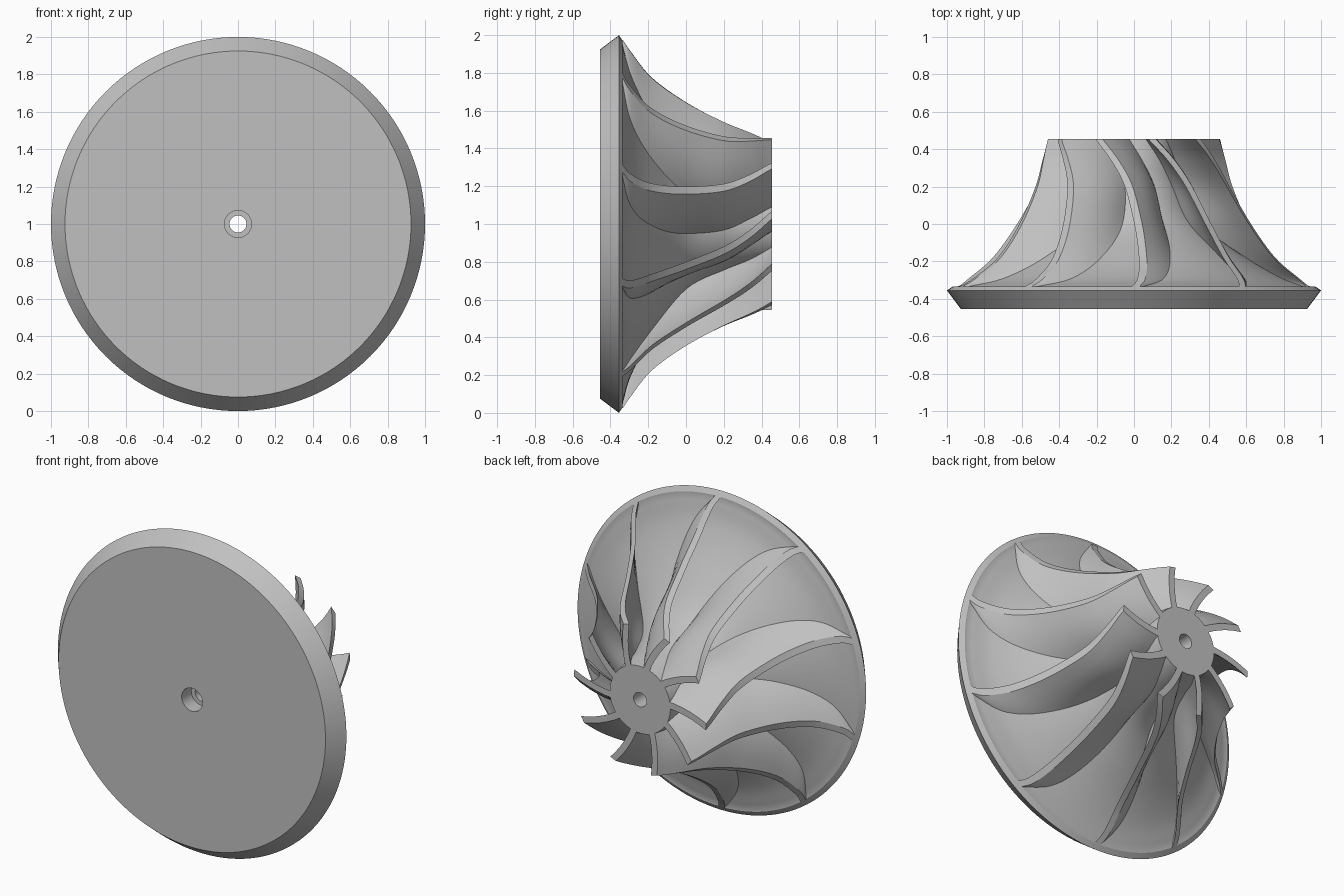
import bpy, bmesh
from math import sin, cos, radians, pi
from mathutils import Vector

if "Cube" in bpy.data.objects:
    bpy.data.objects.remove(bpy.data.objects["Cube"])

BLADES = 10
THICKNESS = 0.042
SEGMENTS = 128

metal = bpy.data.materials.new("plain grey metal")
metal.use_nodes = True
grey = (0.53, 0.53, 0.53, 1)
metal.diffuse_color = grey
metal.node_tree.nodes["Principled BSDF"].inputs["Base Color"].default_value = grey

# Stations along the axis: y, hub radius, blade edge radius, root angle, edge angle
stations = [
    (-0.335, 0.95, 0.975, 15.5, 17.5),
    (-0.29, 0.80, 0.91, 7, 15.5),
    (-0.18, 0.60, 0.775, 0, 14.5),
    (0.0, 0.36, 0.645, -6, 16),
    (0.2, 0.26, 0.54, -4, 21),
    (0.34, 0.23, 0.49, 11, 30),
    (0.455, 0.21, 0.46, 30, 42),
]


def smooth_path(rows, steps=6):
    """Pass a smooth curve through all station values."""
    end = lambda a, b: tuple(2 * p - q for p, q in zip(a, b))
    rows = [end(rows[0], rows[1])] + rows + [end(rows[-1], rows[-2])]
    path = []
    for a, b, c, d in zip(rows, rows[1:], rows[2:], rows[3:]):
        for i in range(steps):
            t = i / steps
            path.append([q + 0.5 * t * (r - p + t * (2*p - 5*q + 4*r - s + t * (3*(q - r) + s - p)))
                         for p, q, r, s in zip(a, b, c, d)])
    return path + [list(rows[-2])]


def polar(radius, angle, y):
    return Vector((radius * cos(angle), y, 1 + radius * sin(angle)))


def finish(bm, name):
    bmesh.ops.recalc_face_normals(bm, faces=bm.faces)
    mesh = bpy.data.meshes.new(name)
    bm.to_mesh(mesh)
    bm.free()
    mesh.materials.append(metal)
    obj = bpy.data.objects.new(name, mesh)
    bpy.context.collection.objects.link(obj)
    bpy.ops.object.select_all(action="DESELECT")
    obj.select_set(True)
    bpy.context.view_layer.objects.active = obj
    bpy.ops.object.shade_smooth_by_angle(angle=radians(30))
    return obj


path = smooth_path(stations)

# Back plate, trumpet hub and stepped bore as one turned profile
profile = [(0.072, -0.455), (0.925, -0.455), (1.0, -0.355), (0.97, -0.335)]
profile += [(row[1], row[0]) for row in path]
profile += [(0.045, 0.455), (0.045, -0.36), (0.072, -0.36)]
bm = bmesh.new()
rings = [[bm.verts.new(polar(r, 2 * pi * i / SEGMENTS, y)) for i in range(SEGMENTS)]
         for r, y in profile]
for a, b in zip(rings, rings[1:] + rings[:1]):
    for i in range(SEGMENTS):
        j = (i + 1) % SEGMENTS
        bm.faces.new((a[i], a[j], b[j], b[i]))
finish(bm, "hub_and_back_plate")


def build_blade(number):
    """Twisted blade between the hub curve and the outer edge curve."""
    bm = bmesh.new()
    turn = 2 * pi * number / BLADES
    across = 5
    loops = []
    for y, hub, edge, root_angle, edge_angle in path:
        sides = []
        for side in (-1, 1):
            line = []
            for k in range(across + 1):
                t = k / across
                radius = (hub - 0.015) * (1 - t) + edge * t
                angle = radians(root_angle * (1 - t) + edge_angle * t) + turn
                angle += side * THICKNESS / 2 / radius
                line.append(bm.verts.new(polar(radius, angle, y)))
            sides.append(line)
        loops.append(sides[0] + sides[1][::-1])
    count = len(loops[0])
    for a, b in zip(loops, loops[1:]):
        for i in range(count):
            j = (i + 1) % count
            bm.faces.new((a[i], a[j], b[j], b[i]))
    # Strips that close both ends
    for loop in (loops[0], loops[-1]):
        for k in range(across):
            bm.faces.new((loop[k], loop[k + 1], loop[-2 - k], loop[-1 - k]))
    finish(bm, f"blade_{number + 1}")


for n in range(BLADES):
    build_blade(n)
